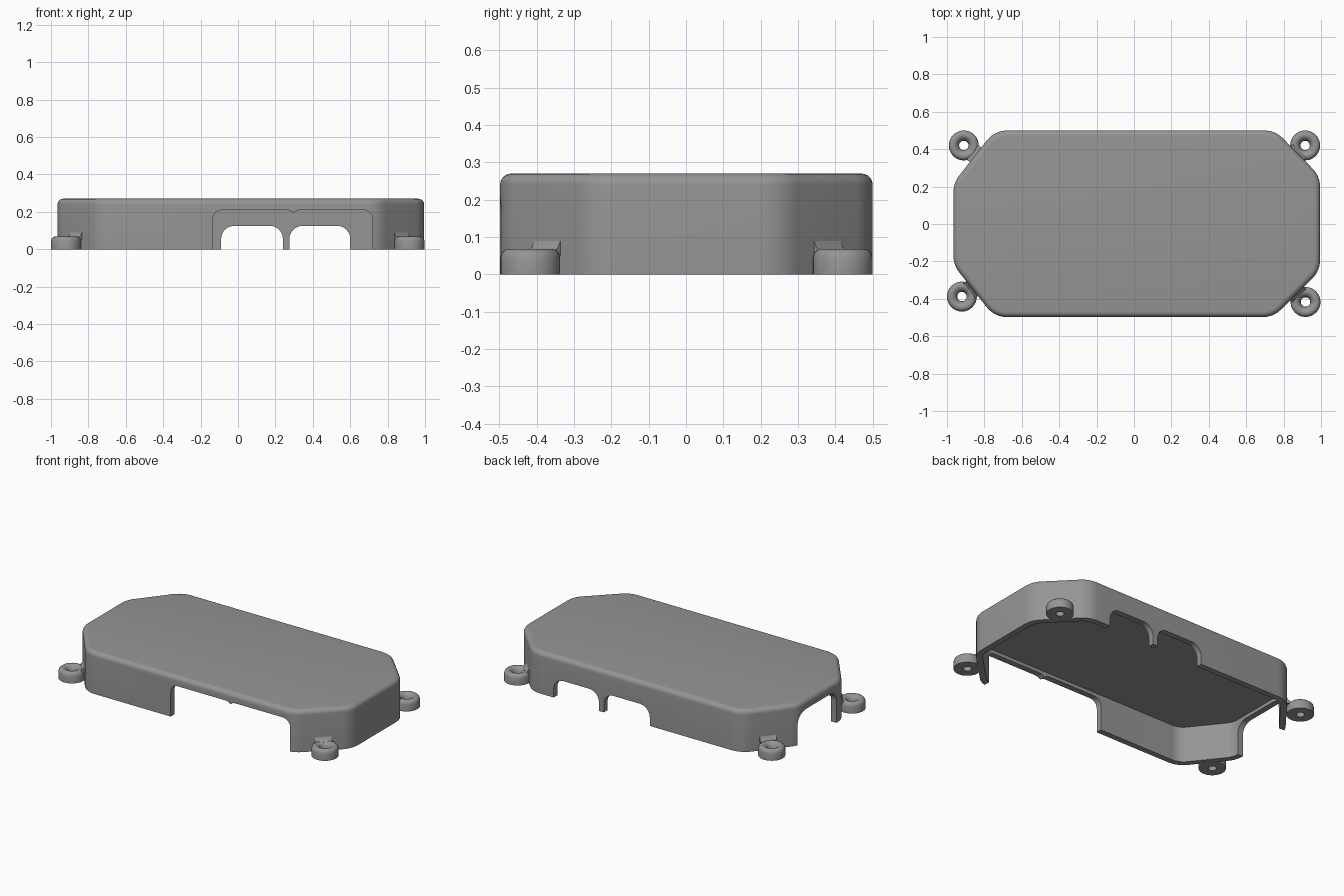
import bpy, bmesh, math
from mathutils import Vector

if "Cube" in bpy.data.objects:
    bpy.data.objects.remove(bpy.data.objects["Cube"])

grey = bpy.data.materials.new("plain_grey")
grey.use_nodes = True
grey.diffuse_color = (0.3, 0.3, 0.3, 1)
grey.node_tree.nodes["Principled BSDF"].inputs["Base Color"].default_value = (0.3, 0.3, 0.3, 1)

HEIGHT, WALL, EDGE = 0.27, 0.038, 0.03


def make(name, bm):
    bmesh.ops.recalc_face_normals(bm, faces=bm.faces)
    mesh = bpy.data.meshes.new(name)
    bm.to_mesh(mesh)
    bm.free()
    mesh.materials.append(grey)
    ob = bpy.data.objects.new(name, mesh)
    bpy.context.collection.objects.link(ob)
    return ob


def smooth(ob):
    bpy.ops.object.select_all(action='DESELECT')
    ob.select_set(True)
    bpy.context.view_layer.objects.active = ob
    bpy.ops.object.shade_smooth_by_angle(angle=math.radians(35))


def rounded(corners, radii, inset=0, steps=8):
    """Outline of a counter-clockwise polygon with rounded corners, moved inward by inset."""
    pts = [Vector(c) for c in corners]
    out = []
    for i, p in enumerate(pts):
        a = (p - pts[i - 1]).normalized()
        b = (pts[(i + 1) % len(pts)] - p).normalized()
        n1, n2 = Vector((a.y, -a.x)), Vector((b.y, -b.x))
        r = radii[i]
        centre = p - (n1 + n2) * (r / (1 + n1.dot(n2)))
        for k in range(steps + 1):
            n = n1.lerp(n2, 0.5) if r == 0 else n1.slerp(n2, k / steps)
            out.append(centre + n * (r - inset))
            if r == 0:
                break
    return out


def bridge(bm, a, b):
    for i in range(len(a)):
        j = (i + 1) % len(a)
        bm.faces.new((a[i], a[j], b[j], b[i]))


# Hollow eight-sided cover with a rounded top edge
octagon = [(0.745, -0.498), (0.995, -0.25), (0.995, 0.255), (0.755, 0.5),
           (-0.745, 0.5), (-0.965, 0.22), (-0.965, -0.22), (-0.745, -0.498)]
levels = [(WALL, HEIGHT - WALL), (WALL, 0), (0, 0)]
for k in range(7):
    t = math.radians(15 * k)
    levels.append((EDGE * (1 - math.cos(t)), HEIGHT - EDGE * (1 - math.sin(t))))
bm = bmesh.new()
rings = [[bm.verts.new((p.x, p.y, z)) for p in rounded(octagon, [0.14] * 8, d)]
         for d, z in levels]
for a, b in zip(rings, rings[1:]):
    bridge(bm, a, b)
bm.faces.new(rings[0])
bm.faces.new(rings[-1])
cover = make("cover", bm)


# Openings with rounded upper corners, cut through the walls
def cut(side, start, end, top, radius):
    profile = rounded([(start, -0.1), (end, -0.1), (end, top), (start, top)],
                      [0, 0, radius, radius])
    place = {"front": lambda u, v, d: (u, -d * 0.5, v),
             "back": lambda u, v, d: (u, d * 0.5, v),
             "right": lambda u, v, d: (-d * 0.965, u, v)}[side]
    bm = bmesh.new()
    a, b = [[bm.verts.new(place(p.x, p.y, d)) for p in profile] for d in (0.8, 1.2)]
    bridge(bm, a, b)
    bm.faces.new(a)
    bm.faces.new(b)
    cutter = make("opening_cutter", bm)
    cutter.hide_render = True
    mod = cover.modifiers.new("opening", 'BOOLEAN')
    mod.operation, mod.solver, mod.object = 'DIFFERENCE', 'EXACT', cutter
    bpy.context.view_layer.objects.active = cover
    bpy.ops.object.modifier_apply(modifier=mod.name)
    bpy.data.objects.remove(cutter)


cut("front", -0.135, 0.309, 0.21, 0.05)
cut("front", 0.281, 0.72, 0.21, 0.05)
cut("back", -0.09, 0.24, 0.125, 0.07)
cut("back", 0.275, 0.6, 0.125, 0.07)
cut("right", -0.165, 0.22, 0.21, 0.07)
smooth(cover)

# Screw lugs: turned rings with a flared hole
lug_profile = [(0.025, 0), (0.025, 0.03), (0.028, 0.045), (0.036, 0.058), (0.047, 0.066),
               (0.057, 0.068), (0.067, 0.066), (0.076, 0.058), (0.08, 0.045), (0.08, 0)]


def lug(name, x, y, wall_a, wall_b):
    bm = bmesh.new()
    n = 32
    loops = [[bm.verts.new((x + r * math.cos(math.tau * i / n),
                            y + r * math.sin(math.tau * i / n), z)) for i in range(n)]
             for r, z in lug_profile]
    for i, ring in enumerate(loops):
        bridge(bm, loops[i - 1], ring)
    smooth(make(name, bm))
    # Curved web that runs from the lug up the wall
    a, b = Vector(wall_a), Vector(wall_b)
    along = (b - a).normalized()
    outward = Vector((along.y, -along.x))
    foot = a + along * (Vector((x, y)) - a).dot(along)
    web = [(-0.015, 0.05), (0.022, 0.05), (0.02, 0.064), (0.008, 0.073), (0, 0.09), (-0.015, 0.09)]
    bm = bmesh.new()
    ends = []
    for s in (-0.05, 0.05):
        ends.append([bm.verts.new((*(foot + along * s + outward * u), z)) for u, z in web])
    bridge(bm, *ends)
    for end in ends:
        bm.faces.new(end)
    smooth(make(name + "_web", bm))


lug("front_left_lug", 0.917, -0.417, octagon[0], octagon[1])
lug("back_left_lug", 0.915, 0.42, octagon[2], octagon[3])
lug("back_right_lug", -0.91, 0.42, octagon[4], octagon[5])
lug("front_right_lug", -0.92, -0.388, octagon[6], octagon[7])
